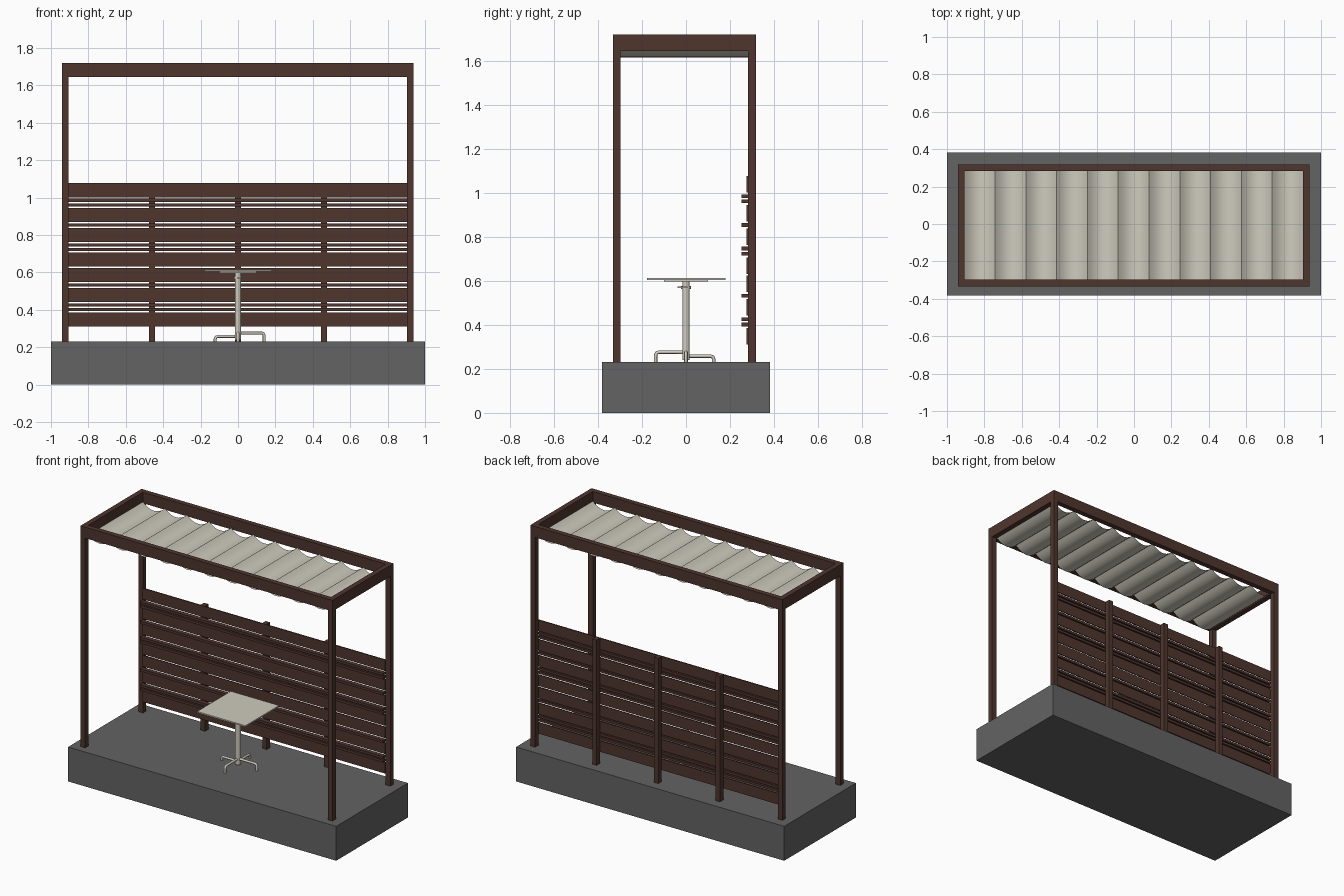
import bpy, bmesh
from mathutils import Vector

cube = bpy.data.objects.get("Cube")
if cube:
    bpy.data.objects.remove(cube, do_unlink=True)


def material(name, rgb):
    m = bpy.data.materials.new(name)
    m.use_nodes = True
    m.diffuse_color = (*rgb, 1)
    m.node_tree.nodes["Principled BSDF"].inputs["Base Color"].default_value = (*rgb, 1)
    return m


WOOD = material("dark brown wood", (0.078, 0.036, 0.027))
CONCRETE = material("grey concrete", (0.125, 0.125, 0.125))
CREAM = material("cream", (0.62, 0.60, 0.51))


def add_object(name, bm, mat):
    mesh = bpy.data.meshes.new(name)
    bm.to_mesh(mesh)
    bm.free()
    mesh.materials.append(mat)
    ob = bpy.data.objects.new(name, mesh)
    bpy.context.collection.objects.link(ob)
    return ob


def smooth(ob):
    bpy.ops.object.select_all(action="DESELECT")
    ob.select_set(True)
    bpy.context.view_layer.objects.active = ob
    bpy.ops.object.shade_smooth_by_angle()


def box(name, x, y, z, mat):
    """Box from (min, max) ranges on each axis."""
    bm = bmesh.new()
    bmesh.ops.create_cube(bm, size=1)
    for v in bm.verts:
        v.co = Vector([r[0] if c < 0 else r[1] for c, r in zip(v.co, (x, y, z))])
    return add_object(name, bm, mat)


def cylinder(name, radius, z, mat):
    bm = bmesh.new()
    bmesh.ops.create_cone(bm, cap_ends=True, segments=20, radius1=radius,
                          radius2=radius, depth=z[1] - z[0])
    bmesh.ops.translate(bm, verts=bm.verts, vec=(0, 0, (z[0] + z[1]) / 2))
    ob = add_object(name, bm, mat)
    smooth(ob)
    return ob


FLOOR = 0.232
X0, X1, Y0, Y1 = -0.942, 0.938, -0.333, 0.318   # pergola footprint
T = 0.035                                       # timber thickness
BEAM, TOP = 1.646, 1.72
FENCE_TOP = 1.077

# Plinth
box("plinth", (-1, 1), (-0.382, 0.382), (0, FLOOR), CONCRETE)

# Corner posts and the beams resting on them
for sx, xr in (("right", (X0, X0 + T)), ("left", (X1 - T, X1))):
    for sy, yr in (("front", (Y0, Y0 + T)), ("back", (Y1 - T, Y1))):
        box(f"{sy}_{sx}_post", xr, yr, (FLOOR, BEAM), WOOD)
    box(f"{sx}_beam", xr, (Y0 + T, Y1 - T), (BEAM, TOP), WOOD)
for sy, yr in (("front", (Y0, Y0 + T)), ("back", (Y1 - T, Y1))):
    box(f"{sy}_beam", (X0, X1), yr, (BEAM, TOP), WOOD)

# Fence posts
for i, x in enumerate((-0.46, 0, 0.46)):
    box(f"fence_post_{i}", (x - 0.016, x + 0.016), (Y1 - T, Y1),
        (FLOOR, FENCE_TOP), WOOD)

# Fence: wide flat boards (B) and narrow projecting rails (r), top to bottom
z = FENCE_TOP
for i, kind in enumerate("BrrBrBrrBBrBrrB"):
    height, depth = (0.075, 0.007) if kind == "B" else (0.0165, 0.03)
    name = "fence_board" if kind == "B" else "fence_rail"
    box(f"{name}_{i}", (X0 + T, X1 - T), (Y1 - T - depth, Y1 - T),
        (z - height, z), WOOD)
    z -= height + 0.0078

# Fabric canopy: a thin sheet sagging in a row of swags
SWAGS, STEPS = 11, 10
bm = bmesh.new()
rows = []
for i in range(SWAGS * STEPS + 1):
    t = (i % STEPS) / STEPS
    x = X0 + T + (X1 - X0 - 2 * T) * i / (SWAGS * STEPS)
    h = 1.655 - 0.038 * 4 * t * (1 - t)
    rows.append([bm.verts.new((x, y, h)) for y in (Y0 + T, Y1 - T)])
for a, b in zip(rows, rows[1:]):
    bm.faces.new((a[0], b[0], b[1], a[1]))
smooth(add_object("canopy_fabric", bm, CREAM))

# Table top, mounting plate, column and tightening knob
box("table_top", (-0.18, 0.18), (-0.178, 0.18), (0.604, 0.613), CREAM)
box("table_plate", (-0.1, 0.1), (-0.1, 0.1), (0.597, 0.604), CREAM)
cylinder("table_column", 0.017, (0.24, 0.597), CREAM)
cylinder("table_collar", 0.022, (0.564, 0.578), CREAM)
box("table_lever", (-0.006, 0.045), (-0.038, 0.006), (0.567, 0.574), CREAM)


# Table feet: bent tubes, one pair higher than the other
def foot(name, direction, reach, height):
    curve = bpy.data.curves.new(name, "CURVE")
    curve.dimensions = "3D"
    curve.bevel_depth = 0.008
    curve.bevel_resolution = 2
    curve.use_fill_caps = True
    path = [(0, height), (reach - 0.014, height), (reach - 0.004, height - 0.004),
            (reach, height - 0.014), (reach, FLOOR)]
    spline = curve.splines.new("POLY")
    spline.points.add(len(path) - 1)
    for p, (r, h) in zip(spline.points, path):
        p.co = (direction[0] * r, direction[1] * r, h, 1)
    curve.materials.append(CREAM)
    ob = bpy.data.objects.new(name, curve)
    bpy.context.collection.objects.link(ob)


foot("left_foot", (1, 0), 0.14, 0.276)
foot("front_foot", (0, -1), 0.138, 0.276)
foot("right_foot", (-1, 0), 0.122, 0.258)
foot("back_foot", (0, 1), 0.126, 0.258)
